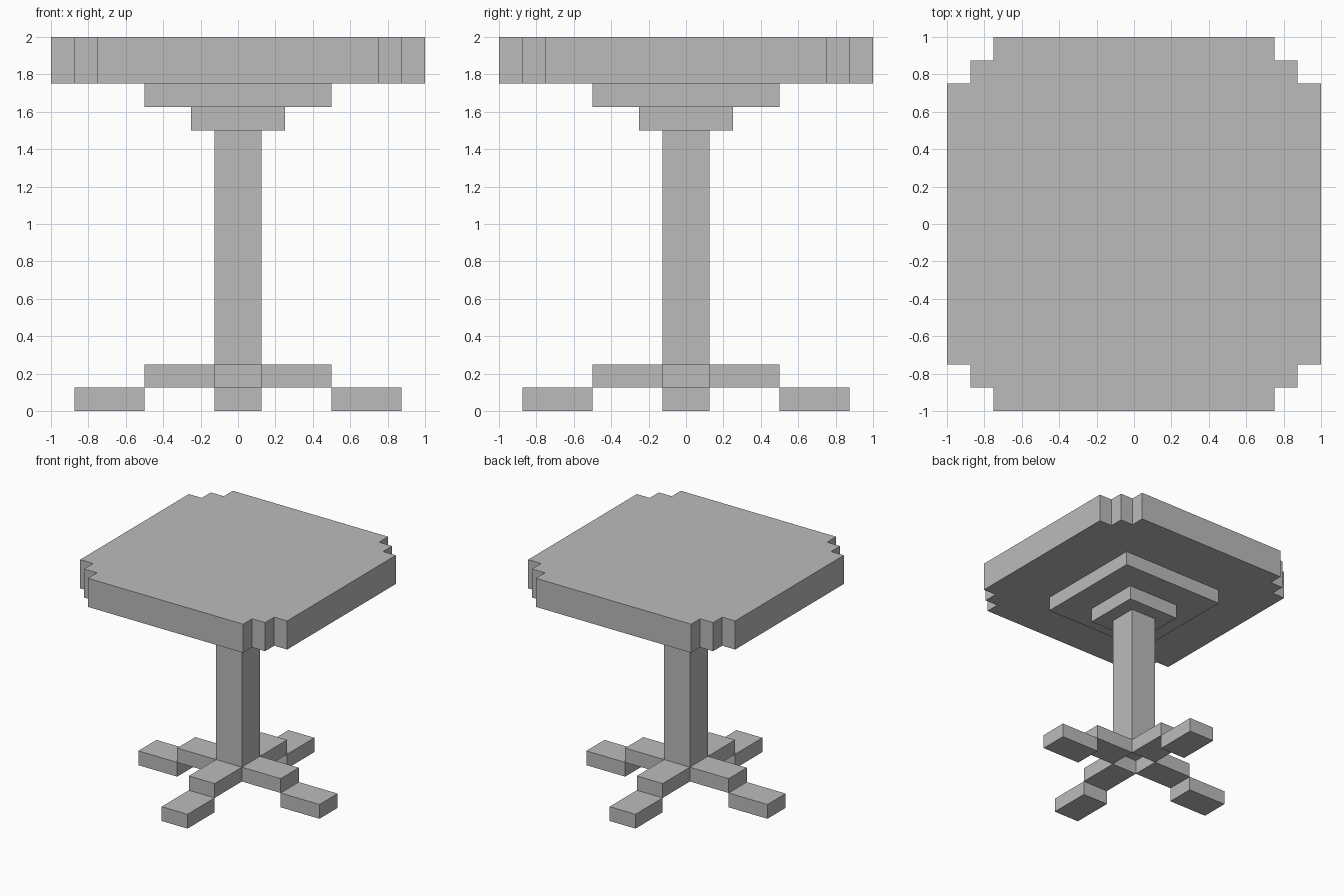
import bpy
import bmesh
import math
from mathutils import Matrix, Vector

cube = bpy.data.objects.get("Cube")
if cube:
    bpy.data.objects.remove(cube, do_unlink=True)

# Single flat grey
GREY = (0.5, 0.5, 0.5, 1.0)
grey = bpy.data.materials.new("plain grey")
grey.use_nodes = True
grey.diffuse_color = GREY
grey.node_tree.nodes["Principled BSDF"].inputs["Base Color"].default_value = GREY


def add_object(name, bm):
    mesh = bpy.data.meshes.new(name)
    bmesh.ops.recalc_face_normals(bm, faces=bm.faces)
    bm.to_mesh(mesh)
    bm.free()
    mesh.materials.append(grey)
    obj = bpy.data.objects.new(name, mesh)
    bpy.context.collection.objects.link(obj)
    return obj


def box(name, low, high, turn=0.0):
    """Box between two corners, turned about the z axis."""
    low, high = Vector(low), Vector(high)
    bm = bmesh.new()
    bmesh.ops.create_cube(bm, size=1.0, matrix=(
        Matrix.Rotation(turn, 4, 'Z')
        @ Matrix.Translation((low + high) / 2)
        @ Matrix.Diagonal((*(high - low), 1.0))))
    return add_object(name, bm)


def prism(name, outline, z0, z1):
    """Extrude a flat outline upward."""
    bm = bmesh.new()
    face = bm.faces.new([bm.verts.new((x, y, z0)) for x, y in outline])
    top = bmesh.ops.extrude_face_region(bm, geom=[face], use_keep_orig=True)
    verts = [g for g in top["geom"] if isinstance(g, bmesh.types.BMVert)]
    bmesh.ops.translate(bm, verts=verts, vec=(0, 0, z1 - z0))
    return add_object(name, bm)


# Tabletop with stepped corners: one corner repeated by quarter turns
outline = []
corner = [(1, 0.75), (0.875, 0.75), (0.875, 0.875), (0.75, 0.875), (0.75, 1)]
for _ in range(4):
    outline += corner
    corner = [(-y, x) for x, y in corner]
prism("tabletop", outline, 1.75, 2.0)

# Stepped supports and column
box("upper_support", (-0.5, -0.5, 1.625), (0.5, 0.5, 1.75))
box("lower_support", (-0.25, -0.25, 1.5), (0.25, 0.25, 1.625))
box("column", (-0.125, -0.125, 0.25), (0.125, 0.125, 1.5))

# Four base arms, each with a lower foot; the centre under the column is open
for i, side in enumerate(("left", "back", "right", "front")):
    turn = i * math.pi / 2
    box(side + "_base_arm", (0.125, -0.125, 0.125), (0.5, 0.125, 0.25), turn)
    box(side + "_foot", (0.5, -0.125, 0.0), (0.875, 0.125, 0.125), turn)
